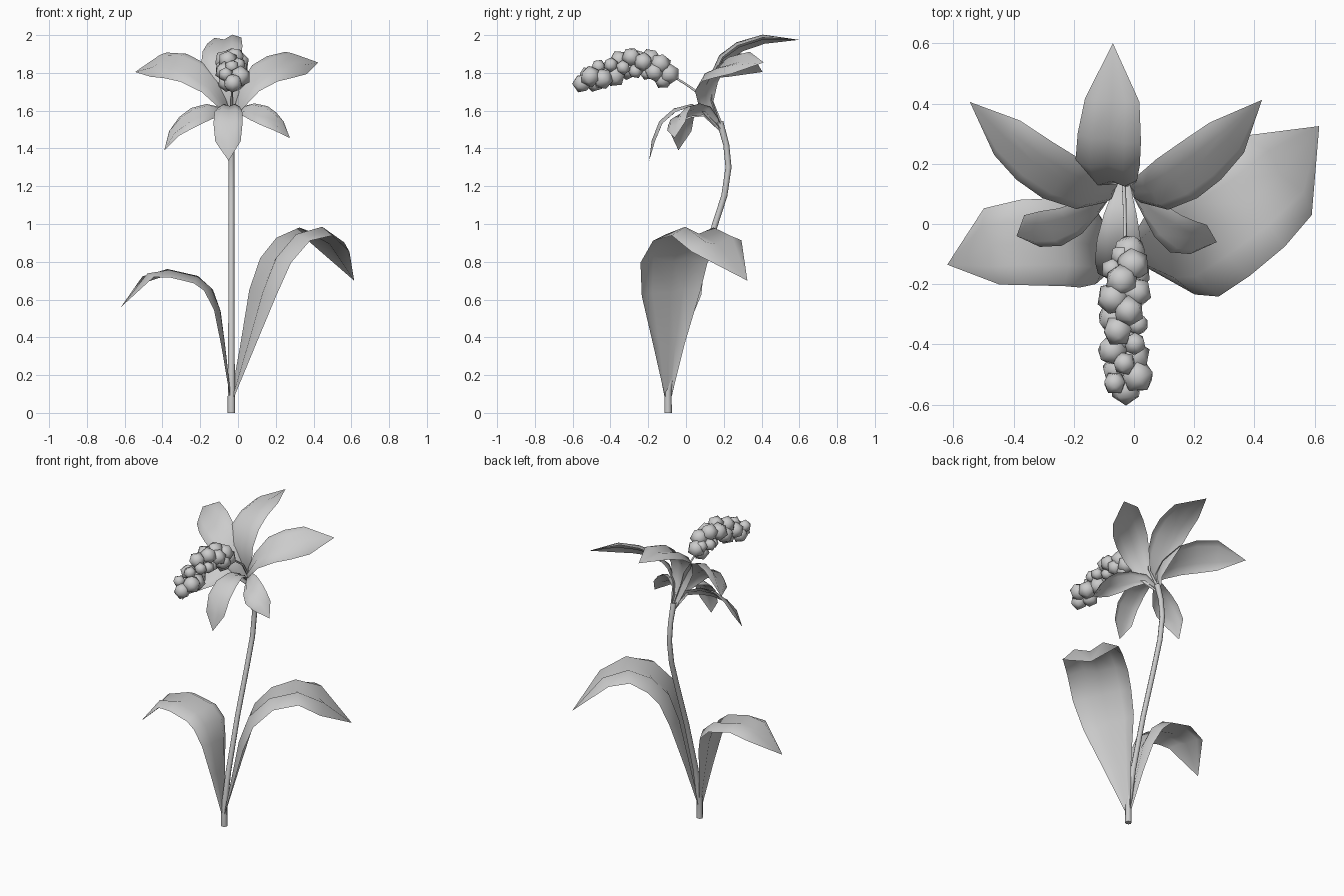
import bpy, bmesh, math
from mathutils import Vector, Matrix


def finish(bm, name):
    bmesh.ops.recalc_face_normals(bm, faces=bm.faces)
    for f in bm.faces:
        f.smooth = True
    me = bpy.data.meshes.new(name)
    bm.to_mesh(me)
    bm.free()
    ob = bpy.data.objects.new(name, me)
    bpy.context.collection.objects.link(ob)
    return ob


def tangents(pts):
    n = len(pts) - 1
    return [(pts[min(i + 1, n)] - pts[max(i - 1, 0)]).normalized() for i in range(n + 1)]


# Blade cross-section: creased midrib, raised flanks, drooping edges
SECTION = ((-1, -0.16), (-0.52, 0.1), (0, -0.09), (0.52, 0.1), (1, -0.16))


def blade(name, spine, halves, side):
    """Leaf or petal swept along a spine, ending in a point."""
    pts = [Vector(p) for p in spine]
    frames = []
    for t in tangents(pts):
        s = Vector(side)
        s = (s - t * s.dot(t)).normalized()
        frames.append((s, s.cross(t)))
    up = 1 if sum(f[1].z for f in frames) > 0 else -1
    bm = bmesh.new()
    rows = []
    for p, w, (s, n) in zip(pts, halves, frames):
        if w == 0:
            rows.append([bm.verts.new(p)] * len(SECTION))
        else:
            rows.append([bm.verts.new(p + s * w * a + n * up * w * h) for a, h in SECTION])
    for a, b in zip(rows, rows[1:]):
        for k in range(len(SECTION) - 1):
            face = [a[k], a[k + 1], b[k + 1]]
            if b[k] is not b[k + 1]:
                face.append(b[k])
            bm.faces.new(face)
    return finish(bm, name)


def tube(name, path, radii, sides=8):
    pts = [Vector(p) for p in path]
    bm = bmesh.new()
    rings = []
    for p, r, t in zip(pts, radii, tangents(pts)):
        u = Vector((1, 0, 0))
        v = t.cross(u).normalized()
        rings.append([bm.verts.new(p + (u * math.cos(a) + v * math.sin(a)) * r)
                      for a in (2 * math.pi * k / sides for k in range(sides))])
    for a, b in zip(rings, rings[1:]):
        for k in range(sides):
            j = (k + 1) % sides
            bm.faces.new((a[k], a[j], b[j], b[k]))
    bm.faces.new(rings[0])
    bm.faces.new(rings[-1])
    ob = finish(bm, name)
    for f in ob.data.polygons:
        f.use_smooth = len(f.vertices) == 4
    return ob


# Stem
X = -0.035
tube("stem", [(X, -0.095, 0), (X, -0.095, 0.12), (X, -0.05, 0.35), (X, 0.045, 0.68),
              (X, 0.148, 0.98), (X, 0.203, 1.15), (X, 0.225, 1.3), (X, 0.213, 1.42), (X, 0.18, 1.54)],
     [0.02, 0.019, 0.017, 0.016, 0.016, 0.016, 0.016, 0.016, 0.018])

# Leaves
blade("large_leaf",
      [(-0.03, -0.095, 0.09), (0.04, -0.095, 0.36), (0.11, -0.09, 0.64), (0.175, -0.075, 0.81),
       (0.265, -0.015, 0.92), (0.385, 0.07, 0.965), (0.495, 0.17, 0.905), (0.615, 0.325, 0.7)],
      [0.02, 0.09, 0.17, 0.195, 0.195, 0.185, 0.175, 0], (0.43, -0.9, 0.03))
blade("small_leaf",
      [(-0.04, -0.095, 0.09), (-0.075, -0.09, 0.35), (-0.105, -0.08, 0.54), (-0.15, -0.065, 0.65),
       (-0.22, -0.06, 0.71), (-0.37, -0.062, 0.745), (-0.485, -0.075, 0.72), (-0.62, -0.135, 0.56)],
      [0.02, 0.075, 0.12, 0.147, 0.147, 0.142, 0.13, 0], (0, 1, 0.03))

# Upper petals
blade("petal_top",
      [(X, 0.19, 1.5), (-0.05, 0.13, 1.65), (-0.075, 0.135, 1.77), (-0.09, 0.19, 1.88),
       (-0.085, 0.28, 1.945), (-0.075, 0.41, 1.985), (-0.07, 0.6, 1.975)],
      [0.015, 0.055, 0.085, 0.108, 0.107, 0.092, 0], (1, -0.05, 0.18))
upper = [0.015, 0.045, 0.08, 0.103, 0.108, 0.096, 0]
blade("petal_upper_left",
      [(X, 0.19, 1.5), (-0.07, 0.105, 1.63), (-0.14, 0.1, 1.735), (-0.24, 0.14, 1.815),
       (-0.335, 0.2, 1.85), (-0.43, 0.28, 1.855), (-0.545, 0.405, 1.805)],
      upper, (0.05, 0.13, 0.11))
blade("petal_upper_right",
      [(X, 0.19, 1.5), (0.0, 0.105, 1.63), (0.06, 0.1, 1.735), (0.14, 0.14, 1.81),
       (0.225, 0.2, 1.845), (0.315, 0.28, 1.865), (0.425, 0.412, 1.855)],
      upper, (-0.05, 0.13, 0.1))

# Lower petals
lower = [0.015, 0.03, 0.05, 0.068, 0.074, 0.06, 0]
blade("petal_lower_left",
      [(X, 0.19, 1.5), (-0.075, 0.11, 1.595), (-0.14, 0.05, 1.605), (-0.21, 0.003, 1.585),
       (-0.28, -0.022, 1.545), (-0.345, -0.028, 1.485), (-0.39, -0.04, 1.39)],
      lower, (0.0, 0.75, 0.65))
blade("petal_lower_right",
      [(X, 0.19, 1.5), (0.0, 0.11, 1.6), (0.055, 0.045, 1.61), (0.11, -0.012, 1.595),
       (0.165, -0.05, 1.565), (0.22, -0.057, 1.525), (0.275, -0.06, 1.455)],
      lower, (0.15, 0.75, 0.6))
blade("petal_bottom",
      [(X, 0.19, 1.5), (-0.04, 0.1, 1.6), (-0.045, 0.03, 1.63), (-0.05, -0.06, 1.605),
       (-0.053, -0.135, 1.54), (-0.053, -0.175, 1.44), (-0.05, -0.195, 1.335)],
      [0.015, 0.035, 0.055, 0.073, 0.077, 0.067, 0], (1, 0, 0))

# Cluster stalk
arc = [Vector((-0.03, y, z)) for y, z in
       ((-0.09, 1.795), (-0.16, 1.825), (-0.25, 1.85), (-0.35, 1.835), (-0.45, 1.795), (-0.55, 1.76))]
tube("cluster_stalk", [(X, 0.18, 1.54), (-0.033, 0.1, 1.67), (-0.03, 0.0, 1.74)] + arc,
     [0.008, 0.007, 0.006] + [0.006] * len(arc), 5)

# Berries spiralling round the stalk
bm = bmesh.new()
count = 24
for i in range(count):
    f = i / (count - 1) * (len(arc) - 1)
    k = min(int(f), len(arc) - 2)
    p = arc[k].lerp(arc[k + 1], f - k)
    a = i * 2.4
    out = 0.042 if 1 < i < count - 1 else 0.015
    p = p + Vector((math.cos(a) * out, 0, math.sin(a) * out))
    r = (0.058, 0.04, 0.053)[i % 3]
    m = Matrix.Translation(p) @ Matrix.Rotation(i * 1.3, 4, 'X') @ Matrix.Rotation(i * 0.7, 4, 'Z')
    bmesh.ops.create_icosphere(bm, subdivisions=1, radius=r, matrix=m)
finish(bm, "berry_cluster")
